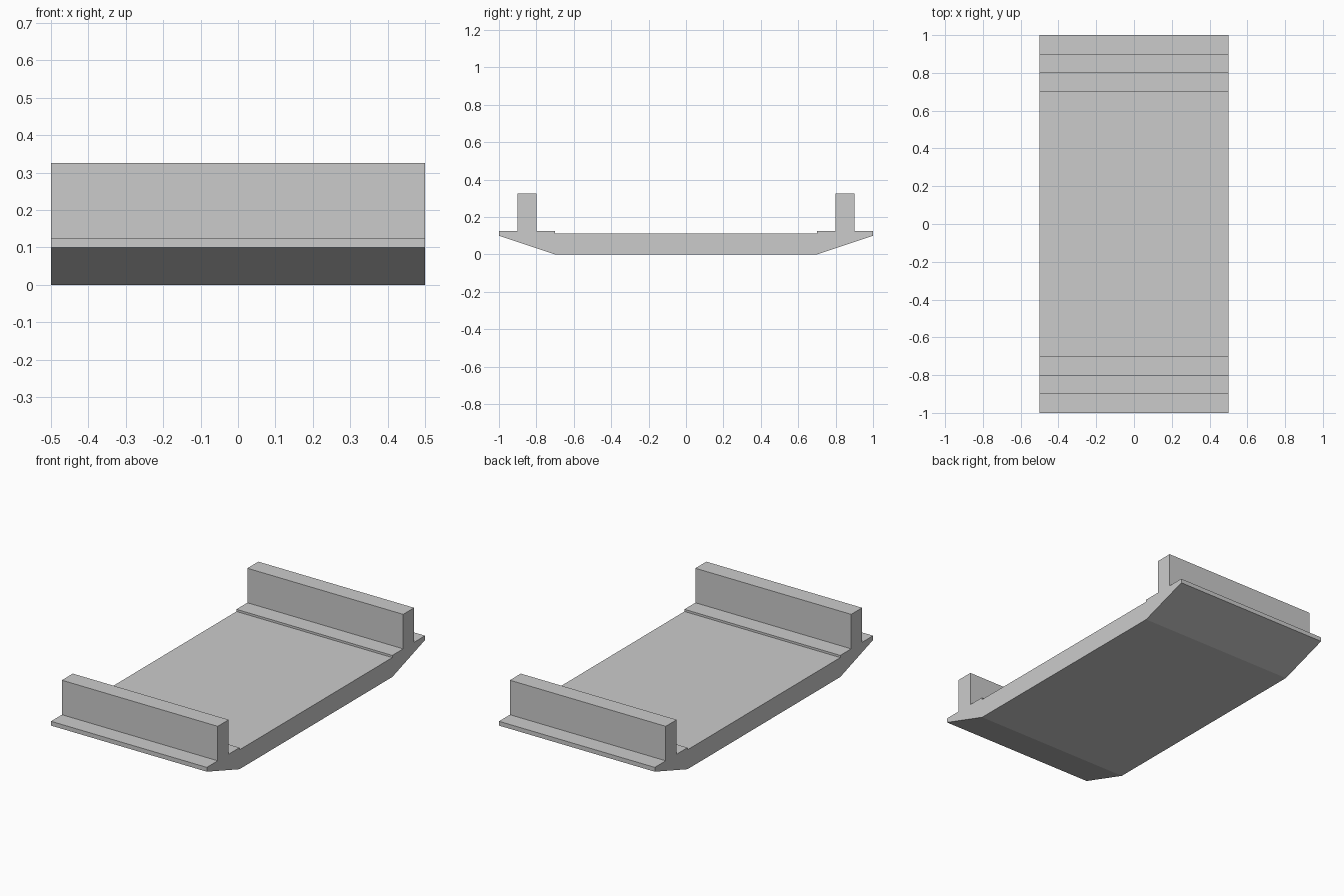
import bpy
import bmesh

default = bpy.data.objects.get("Cube")
if default:
    bpy.data.objects.remove(default, do_unlink=True)

HALF_WIDTH = 0.5

# Single flat grey
grey = bpy.data.materials.new("light_grey")
grey.use_nodes = True
colour = (0.6, 0.6, 0.6, 1)
grey.diffuse_color = colour
bsdf = next(n for n in grey.node_tree.nodes if n.type == "BSDF_PRINCIPLED")
bsdf.inputs["Base Color"].default_value = colour

# Half of the side profile (y, z), from the underside up over the wall to the deck
half = [
    (0.70, 0.0),      # start of bevelled underside
    (1.0, 0.10),      # lip bottom
    (1.0, 0.125),     # lip top
    (0.90, 0.125),    # wall outer foot
    (0.90, 0.325),
    (0.80, 0.325),
    (0.80, 0.125),    # wall inner foot
    (0.70, 0.125),    # step edge
    (0.70, 0.1125),   # deck level
]
profile = half + [(-y, z) for y, z in reversed(half)]

# Tray: the mirrored profile extruded across the width
bm = bmesh.new()
side = bm.faces.new([bm.verts.new((-HALF_WIDTH, y, z)) for y, z in profile])
extruded = bmesh.ops.extrude_face_region(bm, geom=[side])["geom"]
moved = [g for g in extruded if isinstance(g, bmesh.types.BMVert)]
bmesh.ops.translate(bm, verts=moved, vec=(2 * HALF_WIDTH, 0, 0))
bmesh.ops.recalc_face_normals(bm, faces=bm.faces)

mesh = bpy.data.meshes.new("tray_with_end_walls")
bm.to_mesh(mesh)
bm.free()
mesh.materials.append(grey)
tray = bpy.data.objects.new("tray_with_end_walls", mesh)
bpy.context.collection.objects.link(tray)
